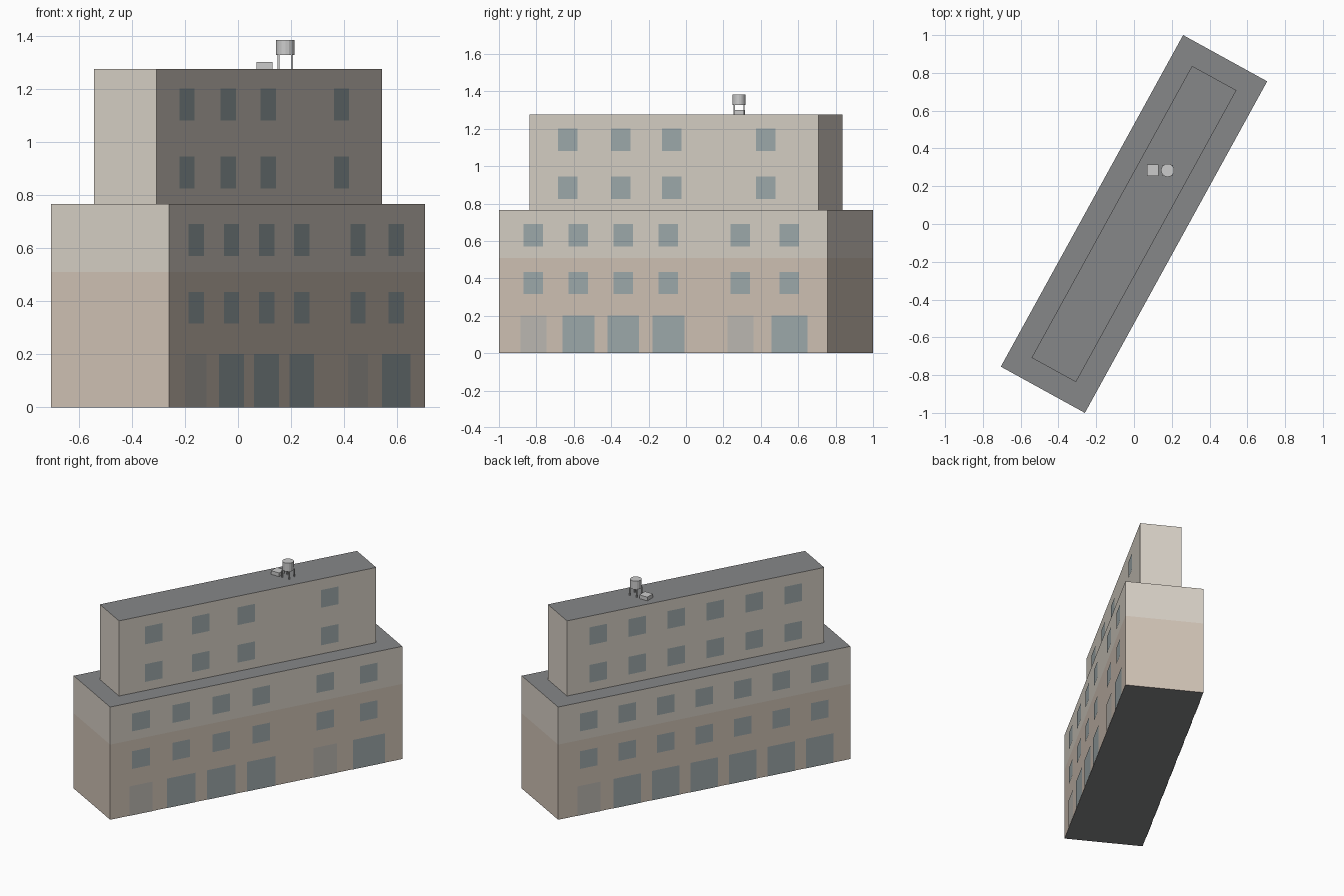
import bpy, bmesh, math
from mathutils import Matrix, Vector

if "Cube" in bpy.data.objects:
    bpy.data.objects.remove(bpy.data.objects["Cube"])

ANGLE = math.atan2(1.755, 0.965)          # direction of the long side
TURN = Matrix.Rotation(ANGLE, 4, 'Z')     # local x = length, local y = depth
STOREY = 0.255


def material(name, rgb):
    m = bpy.data.materials.new(name)
    m.diffuse_color = (*rgb, 1)
    m.use_nodes = True
    m.node_tree.nodes["Principled BSDF"].inputs["Base Color"].default_value = m.diffuse_color
    return m


UPPER_WALL = material("upper_wall", (0.69, 0.64, 0.57))
LOWER_WALL = material("lower_wall", (0.64, 0.55, 0.47))
ROOF = material("roof", (0.24, 0.243, 0.25))
GLASS = material("glass", (0.35, 0.41, 0.42))
DOOR = material("door", (0.52, 0.50, 0.46))


def finish(name, bm, mats=()):
    me = bpy.data.meshes.new(name)
    bm.to_mesh(me)
    bm.free()
    for m in mats:
        me.materials.append(m)
    ob = bpy.data.objects.new(name, me)
    bpy.context.collection.objects.link(ob)
    return ob


def block(name, length, depth, z0, z1, band=None):
    """Building volume; walls below the band height get the lower colour."""
    bm = bmesh.new()
    bmesh.ops.create_cube(bm, size=1, matrix=Matrix.Translation((0, 0, (z0 + z1) / 2))
                          @ Matrix.Diagonal((length, depth, z1 - z0, 1)))
    if band:
        bmesh.ops.bisect_plane(bm, geom=bm.verts[:] + bm.edges[:] + bm.faces[:],
                               plane_co=(0, 0, band), plane_no=(0, 0, 1))
    bm.normal_update()
    for f in bm.faces:
        if abs(f.normal.z) > 0.5:
            f.material_index = 2
        elif band and f.calc_center_median().z < band:
            f.material_index = 1
    bm.transform(TURN)
    finish(name, bm, (UPPER_WALL, LOWER_WALL, ROOF))


def panels(name, mat, depth, side, rects):
    """Flat panes just proud of a long wall; side -1 = front right, 1 = back left."""
    bm = bmesh.new()
    y = side * (depth / 2 + 0.002)
    for u, w, z0, z1 in rects:
        a, b = u + side * w / 2, u - side * w / 2
        bm.faces.new([bm.verts.new(p) for p in
                      ((a, y, z0), (b, y, z0), (b, y, z1), (a, y, z1))])
    bm.transform(TURN)
    finish(name, bm, (mat,))


def window_rows(centres, storeys):
    return [(u, 0.12, s * STOREY + 0.06, s * STOREY + 0.18) for s in storeys for u in centres]


# Main volumes
BASE_D, TOP_D = 0.508, 0.268
block("base_block", 2.003, BASE_D, 0, 3 * STOREY, band=2 * STOREY)
block("setback_block", 1.763, TOP_D, 3 * STOREY, 5 * STOREY)

# Front right wall
front = (-0.791, -0.5165, -0.242, 0.033, 0.472, 0.771)
panels("front_base_windows", GLASS, BASE_D, -1, window_rows(front, (1, 2)))
panels("front_upper_windows", GLASS, TOP_D, -1,
       window_rows((-0.646, -0.323, -0.012, 0.562), (3, 4)))
panels("front_shop_windows", GLASS, BASE_D, -1,
       [(front[i], 0.22 if i == 5 else 0.195, 0, 0.2) for i in (1, 2, 3, 5)])
panels("front_doors", DOOR, BASE_D, -1, [(front[i], 0.159, 0, 0.2) for i in (0, 4)])

# Back left wall
back = [0.264 * i for i in range(-3, 4)]
panels("back_base_windows", GLASS, BASE_D, 1, window_rows(back, (1, 2)))
panels("back_upper_windows", GLASS, TOP_D, 1,
       window_rows([0.267 * (i - 2.5) for i in range(6)], (3, 4)))
panels("back_shop_windows", GLASS, BASE_D, 1, [(u, 0.19, 0, 0.2) for u in back[:-1]])
panels("back_door", DOOR, BASE_D, 1, [(back[-1], 0.159, 0, 0.2)])

# Rooftop equipment
TOP = 5 * STOREY


def box(name, centre, size):
    bm = bmesh.new()
    bmesh.ops.create_cube(bm, size=1, matrix=Matrix.Translation(centre)
                          @ Matrix.Diagonal((*size, 1)))
    finish(name, bm)


box("vent_unit", (0.1, 0.285, TOP + 0.0125), (0.06, 0.06, 0.025))

TX, TY = 0.178, 0.284
for sx in (-1, 1):
    for sy in (-1, 1):
        box("tank_leg", (TX + sx * 0.026, TY + sy * 0.026, TOP + 0.027), (0.007, 0.007, 0.054))

bm = bmesh.new()
bmesh.ops.create_cone(bm, cap_ends=True, segments=16, radius1=0.035, radius2=0.035, depth=0.057,
                      matrix=Matrix.Translation((TX, TY, 1.3555)))
finish("water_tank", bm)
